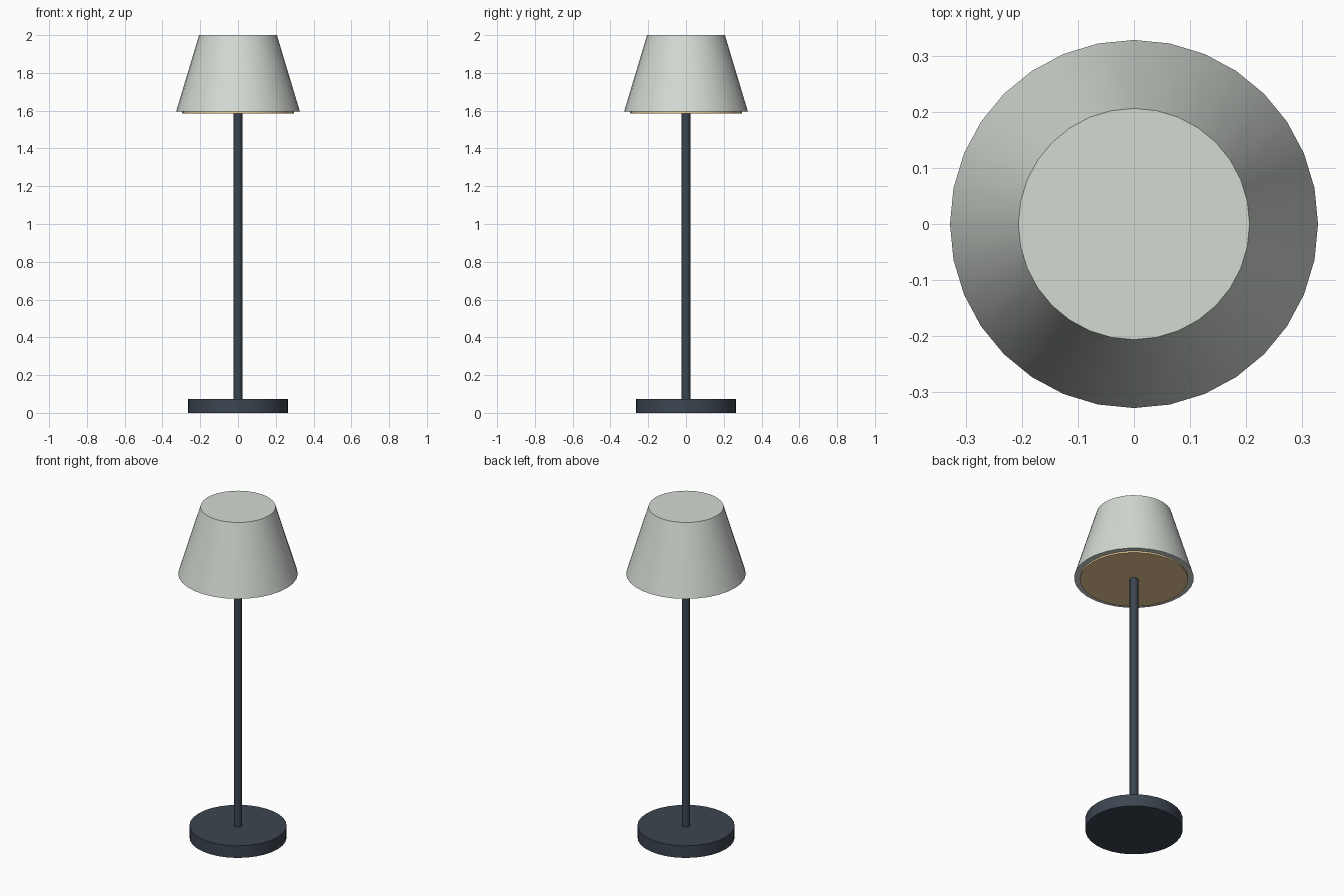
import bpy
from math import radians

if "Cube" in bpy.data.objects:
    bpy.data.objects.remove(bpy.data.objects["Cube"])


def material(name, rgb):
    mat = bpy.data.materials.new(name)
    mat.diffuse_color = (*rgb, 1)
    mat.use_nodes = True
    mat.node_tree.nodes["Principled BSDF"].inputs["Base Color"].default_value = mat.diffuse_color
    return mat


def tapered(name, r_bottom, r_top, z0, z1, sides, mat):
    """Capped round part standing between heights z0 and z1."""
    bpy.ops.mesh.primitive_cone_add(vertices=sides, radius1=r_bottom, radius2=r_top,
                                    depth=z1 - z0, location=(0, 0, (z0 + z1) / 2))
    obj = bpy.context.object
    obj.name = name
    obj.data.materials.append(mat)
    bpy.ops.object.shade_smooth_by_angle(angle=radians(35))
    return obj


dark_metal = material("dark_metal", (0.045, 0.06, 0.08))
fabric = material("pale_fabric", (0.66, 0.70, 0.65))
glow = material("warm_diffuser", (0.85, 0.62, 0.32))

# Weighted foot and slim stem
tapered("base", 0.266, 0.266, 0, 0.073, 32, dark_metal)
tapered("stem", 0.0235, 0.0235, 0.07, 1.60, 16, dark_metal)

# Tapered shade with the light disc just proud of its underside
tapered("shade", 0.328, 0.206, 1.595, 2.0, 32, fabric)
tapered("light_diffuser", 0.296, 0.296, 1.585, 1.605, 32, glow)
